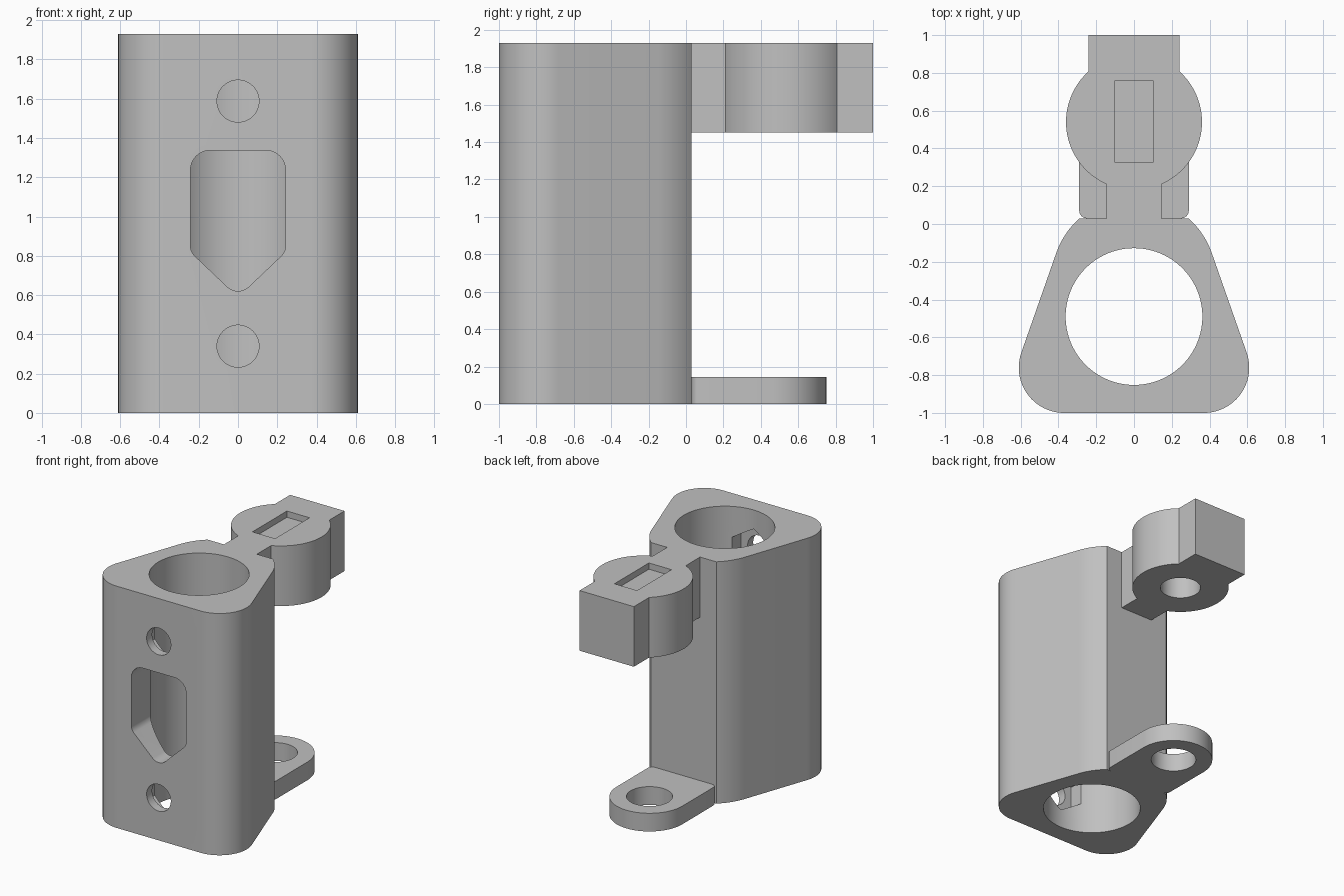
import bpy, bmesh
from math import sin, cos, pi, radians
from mathutils import Vector

if "Cube" in bpy.data.objects:
    bpy.data.objects.remove(bpy.data.objects["Cube"], do_unlink=True)

grey = bpy.data.materials.new("plain grey")
grey.use_nodes = True
GREY = (0.53, 0.53, 0.53, 1)
grey.diffuse_color = GREY
grey.node_tree.nodes["Principled BSDF"].inputs["Base Color"].default_value = GREY


def arc(cx, cy, r, a0, a1, n=16):
    angles = [radians(a0 + (a1 - a0) * i / n) for i in range(n + 1)]
    return [(cx + r * cos(a), cy + r * sin(a)) for a in angles]


def circle(cx, cy, r, n=72):
    return arc(cx, cy, r, 0, 360, n)[:-1]


def mirrored(right):
    """Close a right-hand half outline (bottom to top) with its mirror image."""
    return right + [(-x, y) for x, y in reversed(right) if abs(x) > 1e-5]


def rounded(corners, n=8):
    """Polygon of (x, y, radius) corners with filleted corners."""
    pts = []
    for i, (x, y, r) in enumerate(corners):
        p = Vector((x, y))
        a = (Vector(corners[i - 1][:2]) - p).normalized()
        b = (Vector(corners[(i + 1) % len(corners)][:2]) - p).normalized()
        half = a.angle(b) / 2
        centre = p + (a + b).normalized() * (r / sin(half))
        tangent = r * cos(half) / sin(half)
        v0, v1 = p + a * tangent - centre, p + b * tangent - centre
        for k in range(n + 1):
            v = v0.lerp(v1, k / n).normalized() * r
            pts.append(tuple(centre + v))
    return pts


def prism(name, outline, lo, hi, axis="z"):
    """Extrude an outline along z, or an (x, z) outline along y."""
    bm = bmesh.new()
    place = (lambda p, t: (p[0], p[1], t)) if axis == "z" else (lambda p, t: (p[0], t, p[1]))
    face = bm.faces.new([bm.verts.new(place(p, lo)) for p in outline])
    out = bmesh.ops.extrude_face_region(bm, geom=[face])
    step = Vector(place((0, 0), hi - lo))
    bmesh.ops.translate(bm, vec=step, verts=[v for v in out["geom"] if isinstance(v, bmesh.types.BMVert)])
    bmesh.ops.recalc_face_normals(bm, faces=bm.faces)
    mesh = bpy.data.meshes.new(name)
    bm.to_mesh(mesh)
    bm.free()
    mesh.materials.append(grey)
    obj = bpy.data.objects.new(name, mesh)
    bpy.context.collection.objects.link(obj)
    return obj


def combine(target, others, operation):
    """Apply booleans with the other solids and remove them."""
    for other in others:
        mod = target.modifiers.new(operation, "BOOLEAN")
        mod.operation, mod.object, mod.solver = operation, other, "EXACT"
    bpy.context.view_layer.update()
    graph = bpy.context.evaluated_depsgraph_get()
    mesh = bpy.data.meshes.new_from_object(target.evaluated_get(graph))
    target.modifiers.clear()
    target.data = mesh
    for other in others:
        bpy.data.objects.remove(other, do_unlink=True)


TOP, BACK = 1.93, 0.03

# Rounded triangular sleeve
sleeve = prism("bracket_body", mirrored(
    arc(0.37, -0.76, 0.24, -90, 19.7, 24) + arc(0, -0.297, 0.436, 19.7, 48.6, 12)), 0, TOP)

# Lower lug with round end
lug = prism("lower_lug", mirrored(
    [(0.25, -0.04)] + arc(0.25, 0.07, 0.04, -90, 0, 6) + arc(0, 0.46, 0.29, 0, 90, 24)), 0, 0.145)

# Upper holder: neck, round boss and square end block
holder = prism("upper_holder", mirrored(
    [(0.145, -0.04)] + arc(0, 0.54, 0.36, -66.2, 48.2, 40) + [(0.24, 1.0)]), 1.45, TOP)

combine(sleeve, [lug, holder], "UNION")

# Vertical bores and the recess on top of the boss
cutters = [
    prism("bore_cutter", circle(0, -0.49, 0.362, 96), -0.1, TOP + 0.1),
    prism("lug_hole_cutter", circle(0, 0.46, 0.167), -0.1, 0.3),
    prism("boss_hole_cutter", circle(0, 0.54, 0.15), 1.35, 1.8),
    prism("recess_cutter", [(-0.1, 0.325), (0.1, 0.325), (0.1, 0.76), (-0.1, 0.76)], TOP - 0.05, TOP + 0.1),
]

# Front window with pointed lower end
window = [(0.242, 1.337, 0.1), (-0.242, 1.337, 0.1), (-0.242, 0.82, 0.07), (0, 0.59, 0.08), (0.242, 0.82, 0.07)]
cutters.append(prism("window_cutter", rounded(window), -1.1, -0.5, "y"))

# Screw holes with hexagonal nut pockets inside
for z in (0.34, 1.588):
    cutters.append(prism("screw_cutter", circle(0, z, 0.107, 48), -1.1, -0.5, "y"))
    cutters.append(prism("nut_cutter", arc(0, z, 0.19, 30, 330, 5), -0.93, -0.5, "y"))

combine(sleeve, cutters, "DIFFERENCE")

bpy.ops.object.select_all(action="DESELECT")
sleeve.select_set(True)
bpy.context.view_layer.objects.active = sleeve
bpy.ops.object.shade_smooth_by_angle(angle=radians(25))
